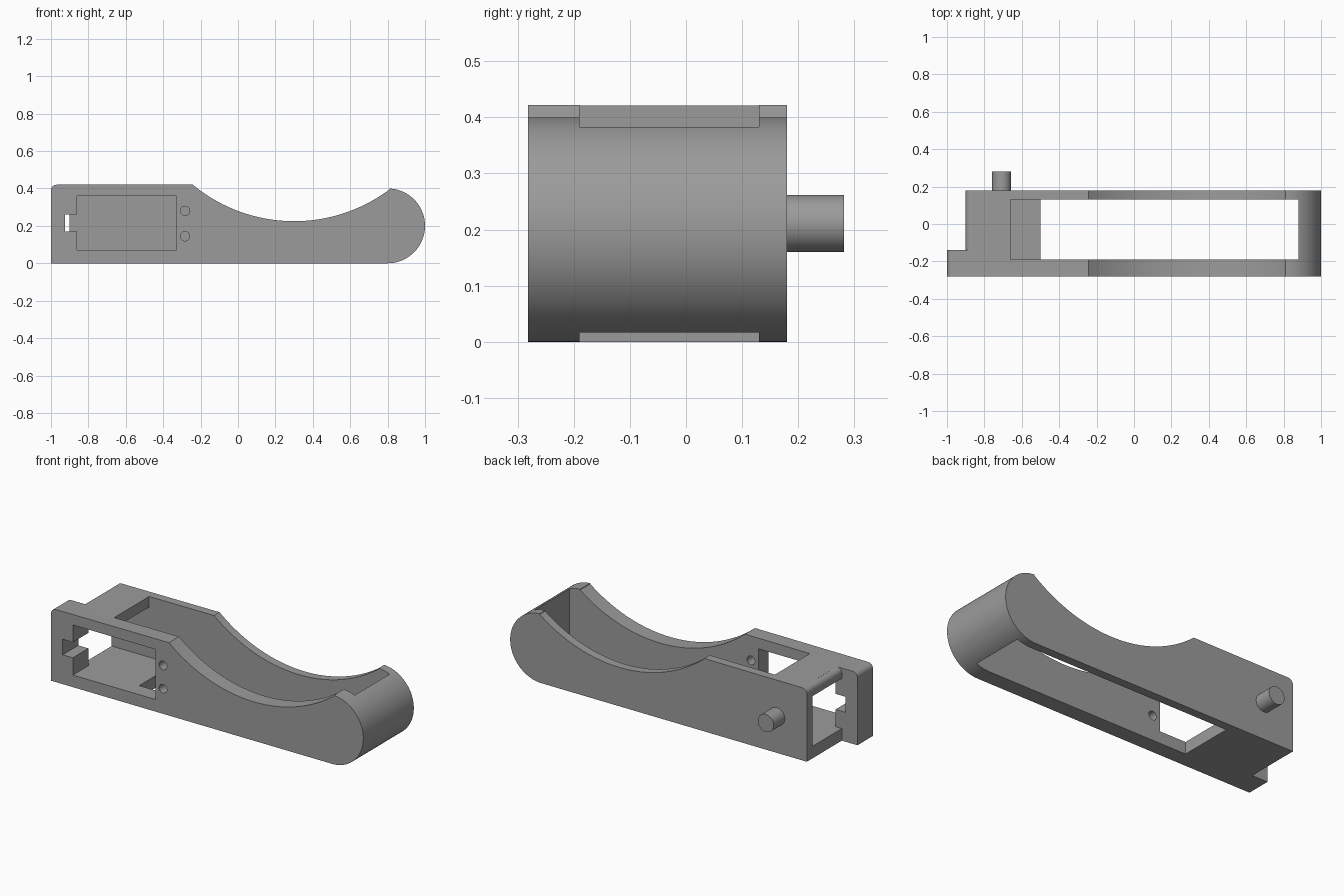
import bpy, bmesh
from math import cos, sin, pi, radians, atan2, hypot

cube = bpy.data.objects.get("Cube")
if cube:
    bpy.data.objects.remove(cube, do_unlink=True)

grey = bpy.data.materials.new("grey plastic")
grey.use_nodes = True
colour = (0.33, 0.33, 0.33, 1)
grey.diffuse_color = colour
grey.node_tree.nodes["Principled BSDF"].inputs["Base Color"].default_value = colour

FRONT, BACK = -0.282, 0.18      # outer faces of the two side walls
INNER_F, INNER_B = -0.19, 0.13  # inner faces of the two side walls
TOP = 0.42


def arc(cx, cz, r, start, end, steps):
    """Points on a circle in the XZ plane, angles in radians."""
    angles = [start + (end - start) * i / steps for i in range(steps + 1)]
    return [(cx + r * cos(a), cz + r * sin(a)) for a in angles]


def prism(name, outline, y0, y1):
    """Extrude an XZ outline from y0 to y1."""
    bm = bmesh.new()
    face = bm.faces.new([bm.verts.new((x, y0, z)) for x, z in outline])
    moved = bmesh.ops.extrude_face_region(bm, geom=[face])["geom"]
    verts = [g for g in moved if isinstance(g, bmesh.types.BMVert)]
    bmesh.ops.translate(bm, verts=verts, vec=(0, y1 - y0, 0))
    bmesh.ops.recalc_face_normals(bm, faces=bm.faces)
    mesh = bpy.data.meshes.new(name)
    bm.to_mesh(mesh)
    bm.free()
    mesh.materials.append(grey)
    obj = bpy.data.objects.new(name, mesh)
    bpy.context.collection.objects.link(obj)
    return obj


def box(name, x0, x1, y0, y1, z0, z1):
    return prism(name, [(x0, z0), (x1, z0), (x1, z1), (x0, z1)], y0, y1)


def rod(name, x, z, r, y0, y1):
    return prism(name, arc(x, z, r, 0, 2 * pi, 40)[:-1], y0, y1)


def activate(obj):
    bpy.ops.object.select_all(action='DESELECT')
    obj.select_set(True)
    bpy.context.view_layer.objects.active = obj


def cut(target, cutter):
    """Subtract the cutter and throw it away."""
    cutter.hide_render = True
    mod = target.modifiers.new("cut", 'BOOLEAN')
    mod.operation = 'DIFFERENCE'
    mod.solver = 'EXACT'
    mod.object = cutter
    activate(target)
    bpy.ops.object.modifier_apply(modifier=mod.name)
    bpy.data.objects.remove(cutter, do_unlink=True)


# Side outline: round nose, concave saddle, flat top with a rounded rear corner
sx, sz, sr = 0.3, 1.075, 0.85
saddle_a = atan2(0.397 - sz, 0.81 - sx)
saddle_b = atan2(TOP - sz, -0.246 - sx)
outline = [(-1, 0)]
outline += arc(0.8, 0.2, 0.2, -pi / 2, radians(87), 40)
outline += arc(sx, sz, sr, saddle_a, saddle_b, 40)
outline += arc(-0.97, TOP - 0.03, 0.03, pi / 2, pi, 8)
body = prism("body", outline, FRONT, BACK)

# Step that leaves only a front flange at the rear end
step = [(-1.2, -0.1), (-0.9, -0.1)]
step += arc(-0.87, TOP - 0.03, 0.03, pi, pi / 2, 8)
step += [(-0.87, 0.6), (-1.2, 0.6)]
cut(body, prism("step_cutter", step, -0.14, 0.4))

# Long channel, open above and (further forward) below
cut(body, box("channel_cutter", -0.66, 0.88, INNER_F, INNER_B, 0.07, 1))
cut(body, box("floor_cutter", -0.5, 0.88, INNER_F, INNER_B, -0.1, 0.2))

# Motor pocket, its front window and the cable notch in the flange
cut(body, box("pocket_cutter", -1.2, -0.6, -0.14, INNER_B, 0.07, 0.36))
cut(body, box("window_cutter", -0.86, -0.33, -0.4, 0, 0.07, 0.36))
cut(body, box("notch_cutter", -0.925, -0.8, -0.4, 0, 0.17, 0.26))

# Two screw holes in the front wall
for z in (0.145, 0.28):
    cut(body, rod("screw_hole_cutter", -0.283, z, 0.025, -0.4, -0.1))

# Pivot peg on the back wall
peg = rod("pivot_peg", -0.708, 0.211, 0.051, BACK - 0.01, 0.282)

for obj in (body, peg):
    activate(obj)
    bpy.ops.object.shade_smooth_by_angle(angle=radians(25))
